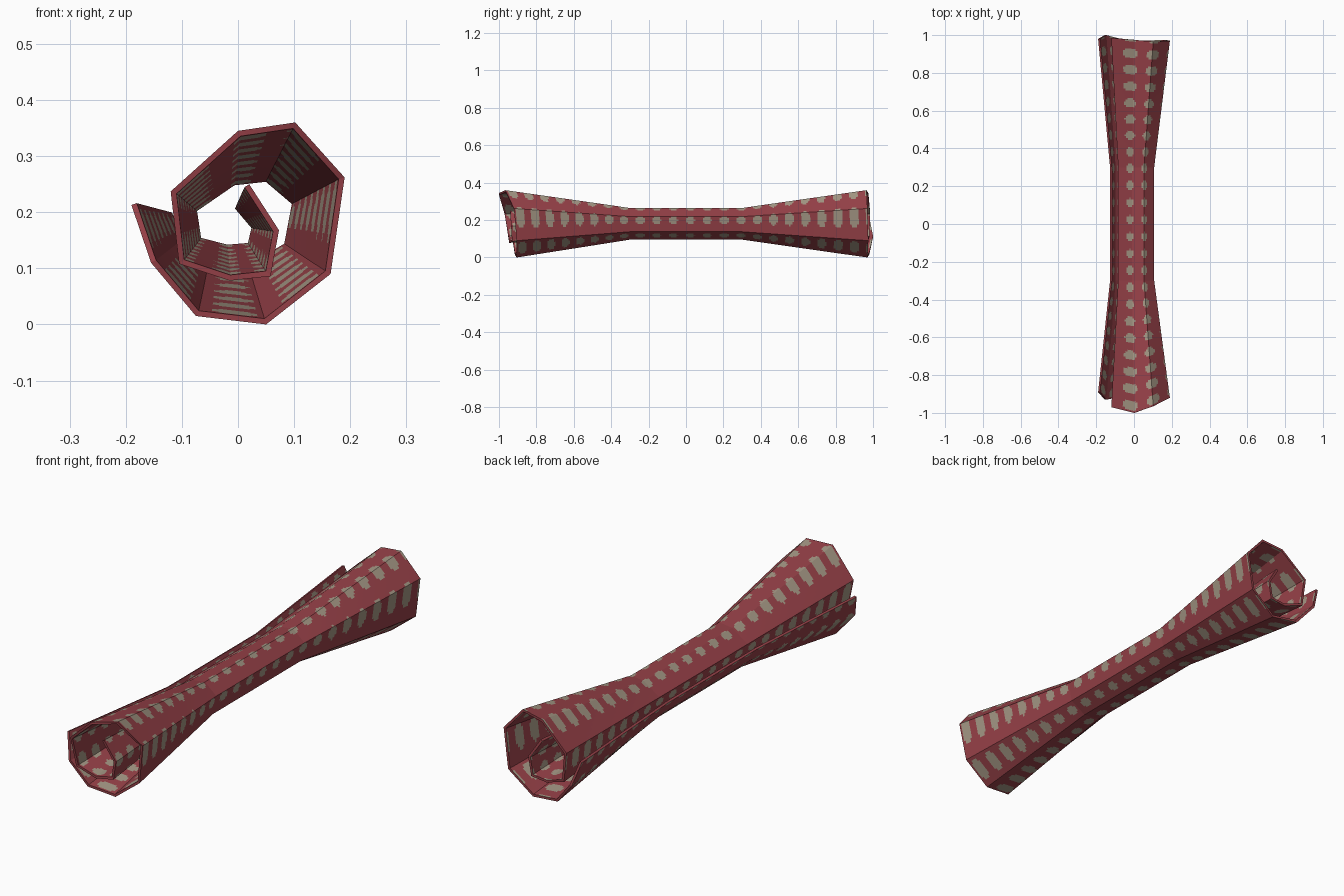
import bpy, bmesh, math
from mathutils import Vector

if "Cube" in bpy.data.objects:
    bpy.data.objects.remove(bpy.data.objects["Cube"])

# Spiral section of the rolled cloth: x, z, front end y, back end y
SPIRAL = [
    (-0.190, 0.213, -0.89, 0.98), (-0.155, 0.110, -0.93, 1.00),
    (-0.075, 0.015, -0.915, 0.98), (0.050, 0.000, -0.905, 0.97),
    (0.165, 0.090, -0.905, 0.975), (0.190, 0.262, -0.92, 0.97),
    (0.102, 0.360, -0.965, 0.965), (0.000, 0.345, -1.00, 0.975),
    (-0.120, 0.237, -0.97, 0.985), (-0.105, 0.108, -0.95, 0.98),
    (-0.015, 0.078, -0.945, 0.97), (0.058, 0.086, -0.93, 0.97),
    (0.073, 0.168, -0.935, 0.97), (0.020, 0.250, -0.94, 0.96),
]
SUB, ROWS, THICK = 10, 200, 0.010
NECK, SX, SZ, CZ = 0.30, 0.615, 0.47, 0.18


def material(name, rgb):
    m = bpy.data.materials.new(name)
    m.diffuse_color = (*rgb, 1)
    m.use_nodes = True
    m.node_tree.nodes["Principled BSDF"].inputs["Base Color"].default_value = m.diffuse_color
    return m


def section(t):
    """Spiral corners at length position t, pinched in the middle."""
    f = max(0.0, (abs(t) - NECK) / (1 - NECK))
    kx, kz, dx = SX + (1 - SX) * f, SZ + (1 - SZ) * f, -0.01 * (1 - f)
    return [Vector((p[0] * kx + dx, CZ + (p[1] - CZ) * kz)) for p in SPIRAL]


def inset(pts):
    """Offset the open polyline to its inner side with mitred corners."""
    out = []
    for i, p in enumerate(pts):
        dirs = []
        if i > 0:
            dirs.append((p - pts[i - 1]).normalized())
        if i < len(pts) - 1:
            dirs.append((pts[i + 1] - p).normalized())
        ns = [Vector((-d.y, d.x)) for d in dirs]
        n = sum(ns, Vector((0, 0))).normalized()
        out.append(p + n * (THICK / max(0.5, n.dot(ns[0]))))
    return out


def is_dot(u, t, phase, pitch):
    """Rows of rounded spots, spaced along the roll and around the spiral."""
    du = (u - phase + pitch / 2) % pitch - pitch / 2
    dt = (t - 0.024 + 0.045) % 0.09 - 0.045
    a = 0.27 + 0.07 * abs(t)
    b = 0.021 + 0.004 * abs(t)
    return abs(du / a) ** 2.4 + abs(dt / b) ** 2.4 < 1


bm = bmesh.new()
NU = (len(SPIRAL) - 1) * SUB


def layer(inner):
    grid = []
    for r in range(ROWS + 1):
        t = -1 + 2 * r / ROWS
        pts = section(t)
        if inner:
            pts = inset(pts)
        row = []
        for c in range(NU + 1):
            i = min(c // SUB, len(SPIRAL) - 2)
            f = c / SUB - i
            p = pts[i].lerp(pts[i + 1], f)
            k = 2 if t < 0 else 3
            end = abs(SPIRAL[i][k] * (1 - f) + SPIRAL[i + 1][k] * f)
            y = t
            if abs(t) > NECK:
                y = math.copysign(NECK + (abs(t) - NECK) / (1 - NECK) * (end - NECK), t)
            row.append(bm.verts.new((p.x, y, p.y)))
        grid.append(row)
    phase, pitch = (2.55, 1.06) if inner else (3.55, 1.2)
    for r in range(ROWS):
        for c in range(NU):
            q = [grid[r][c], grid[r][c + 1], grid[r + 1][c + 1], grid[r + 1][c]]
            face = bm.faces.new(q[::-1] if inner else q)
            u, t = (c + 0.5) / SUB, -1 + 2 * (r + 0.5) / ROWS
            face.material_index = int(is_dot(u, t, phase, pitch))
    return grid


# Outer and inner cloth surfaces
outer, inner = layer(False), layer(True)


# Cloth rim joining the two surfaces
def border(g):
    return (g[0] + [row[-1] for row in g[1:]] + g[-1][-2::-1]
            + [row[0] for row in g[-2:0:-1]])


bo, bi = border(outer), border(inner)
for k in range(len(bo)):
    n = (k + 1) % len(bo)
    bm.faces.new((bo[n], bo[k], bi[k], bi[n]))
bmesh.ops.recalc_face_normals(bm, faces=bm.faces)

mesh = bpy.data.meshes.new("rolled_cloth")
bm.to_mesh(mesh)
bm.free()
mesh.materials.append(material("dark red cloth", (0.30, 0.051, 0.063)))
mesh.materials.append(material("beige spots", (0.36, 0.30, 0.225)))
cloth = bpy.data.objects.new("rolled_cloth", mesh)
bpy.context.collection.objects.link(cloth)
